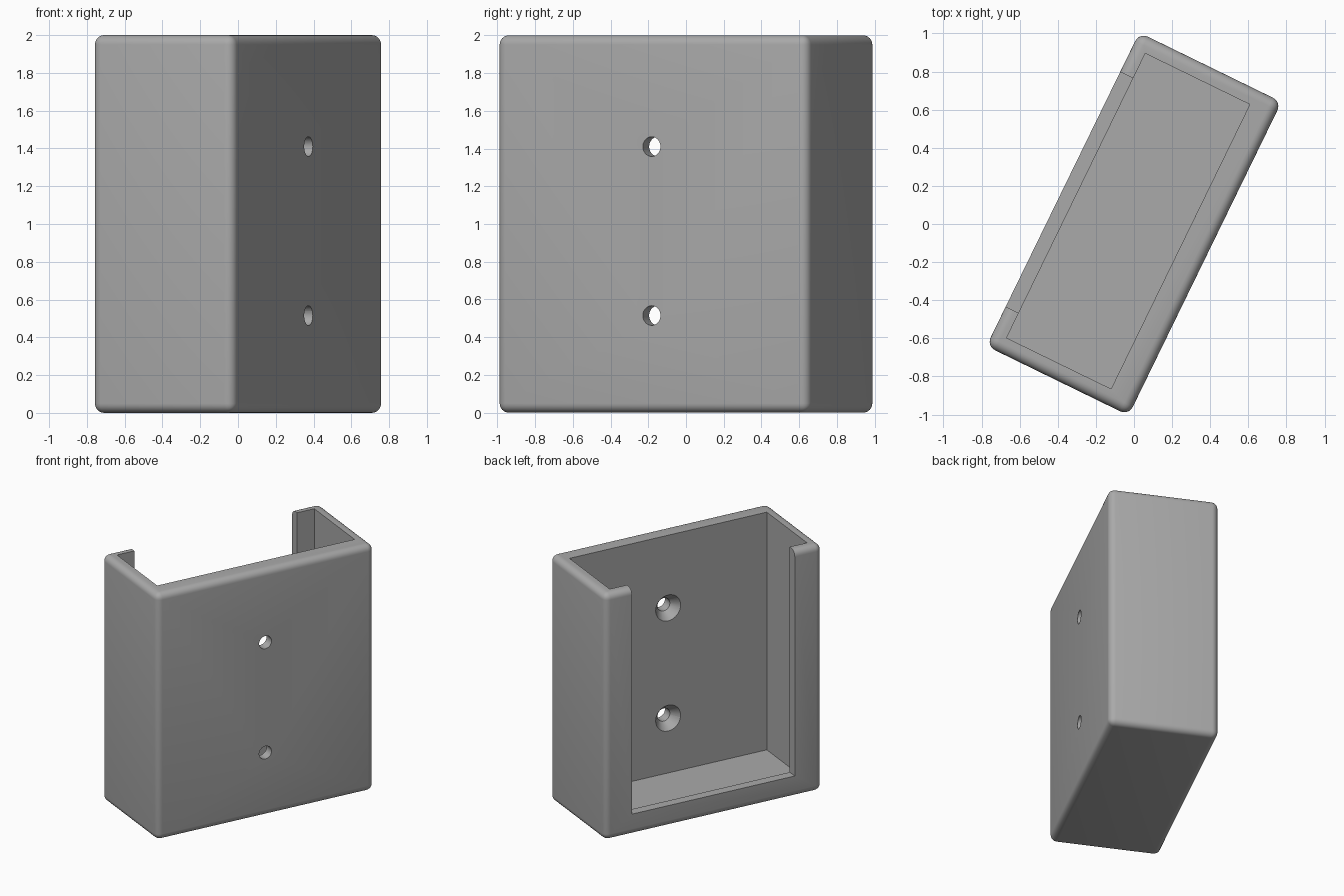
import bpy
import math
from mathutils import Matrix

if "Cube" in bpy.data.objects:
    bpy.data.objects.remove(bpy.data.objects["Cube"])

W, D, H = 1.83, 0.83, 2.0       # outer width, depth, height
TURN = Matrix.Rotation(math.radians(64), 4, 'Z')

grey = bpy.data.materials.new("mid grey")
grey.diffuse_color = (0.40, 0.40, 0.40, 1)
grey.use_nodes = True
grey.node_tree.nodes["Principled BSDF"].inputs["Base Color"].default_value = grey.diffuse_color


def box(name, x0, x1, y0, y1, z0, z1):
    centre = ((x0 + x1) / 2, (y0 + y1) / 2, (z0 + z1) / 2)
    bpy.ops.mesh.primitive_cube_add(size=1)
    ob = bpy.context.object
    ob.name = name
    ob.data.transform(Matrix.Translation(centre) @ Matrix.Diagonal((x1 - x0, y1 - y0, z1 - z0, 1)))
    ob.data.materials.append(grey)
    return ob


def cone(name, r_outer, r_inner, y0, y1, z):
    # round cutter running along y, r_outer at y0 and r_inner at y1
    bpy.ops.mesh.primitive_cone_add(vertices=40, radius1=r_outer, radius2=r_inner, depth=y1 - y0)
    ob = bpy.context.object
    ob.name = name
    ob.data.transform(Matrix.Translation((0, (y0 + y1) / 2, z)) @ Matrix.Rotation(math.radians(-90), 4, 'X'))
    ob.data.materials.append(grey)
    return ob


def apply(ob, mod):
    bpy.context.view_layer.objects.active = ob
    bpy.ops.object.modifier_apply(modifier=mod.name)


def cut(ob, cutter):
    mod = ob.modifiers.new("cut", 'BOOLEAN')
    mod.operation, mod.solver, mod.object = 'DIFFERENCE', 'EXACT', cutter
    apply(ob, mod)
    bpy.data.objects.remove(cutter)


# rounded outer block
holder = box("wall_holder", -W / 2, W / 2, -D / 2, D / 2, 0, H)
bevel = holder.modifiers.new("round", 'BEVEL')
bevel.width, bevel.segments = 0.05, 6
apply(holder, bevel)

# pocket open at the top, and the window in the open side with lips left around it
cut(holder, box("pocket", -0.83, 0.83, -0.271, 0.339, 0.07, H + 0.2))
cut(holder, box("window", -0.685, 0.685, 0.2, 0.6, 0.17, H + 0.2))

# two screw holes, countersunk on the pocket side
for z in (0.515, 1.41):
    cut(holder, cone("screw_hole", 0.052, 0.052, -0.6, -0.15, z))
    cut(holder, cone("countersink", 0.0385, 0.1165, -0.356, -0.256, z))

# turn the holder and smooth the rounded edges
holder.data.transform(TURN)
bpy.ops.object.select_all(action='DESELECT')
holder.select_set(True)
bpy.context.view_layer.objects.active = holder
bpy.ops.object.shade_smooth_by_angle(angle=math.radians(30))
